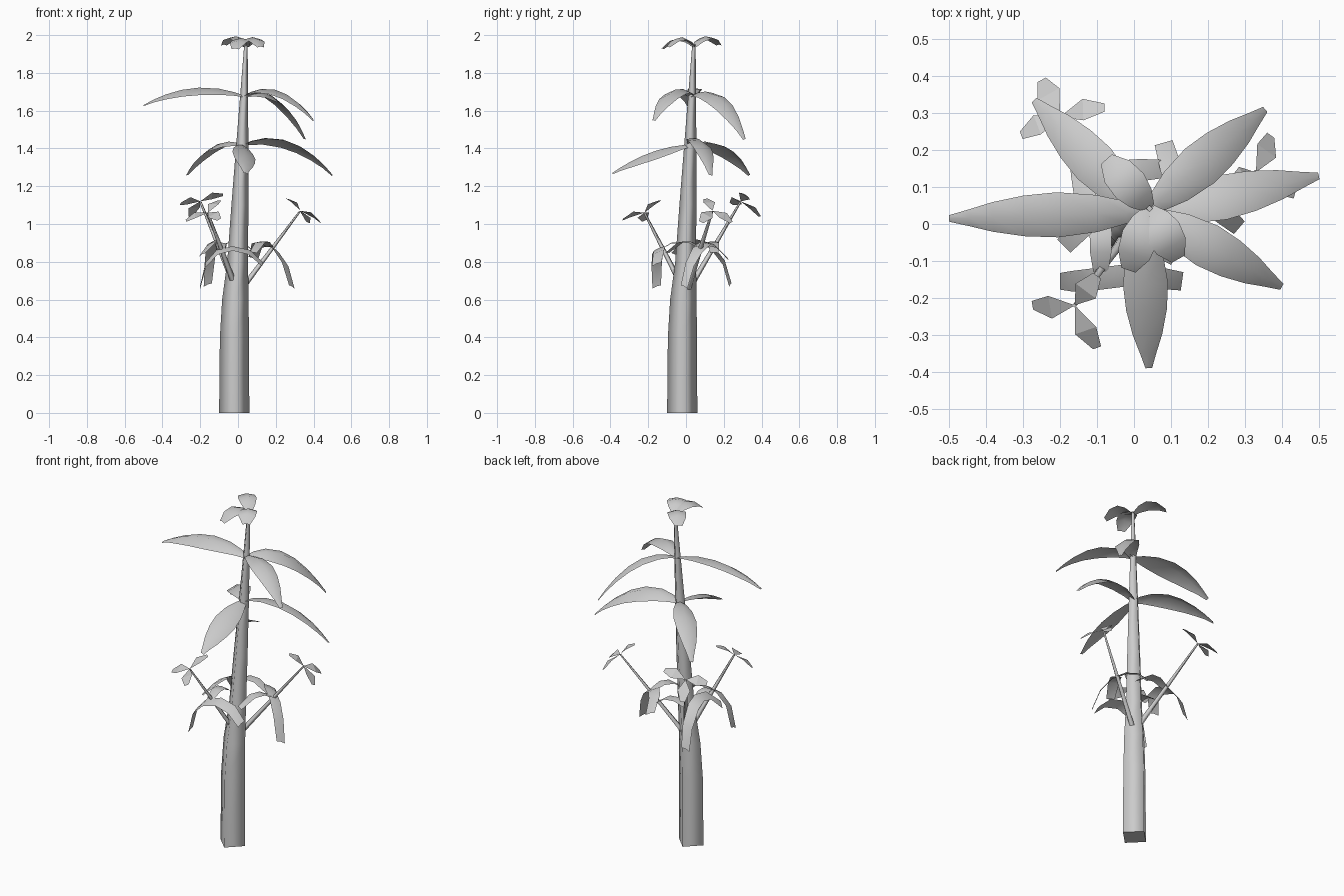
import bpy, bmesh, math
from mathutils import Vector

cube = bpy.data.objects.get("Cube")
if cube:
    bpy.data.objects.remove(cube, do_unlink=True)

GREY = (0.6, 0.6, 0.6, 1)
mat = bpy.data.materials.new("plain grey")
mat.use_nodes = True
mat.diffuse_color = GREY
mat.node_tree.nodes["Principled BSDF"].inputs["Base Color"].default_value = GREY


def finish(bm, name):
    mesh = bpy.data.meshes.new(name)
    bm.to_mesh(mesh)
    bm.free()
    mesh.materials.append(mat)
    obj = bpy.data.objects.new(name, mesh)
    bpy.context.collection.objects.link(obj)
    return obj


def tube(name, rings, sides):
    """Loft regular rings of (centre, radius); flat caps, smooth sides."""
    bm = bmesh.new()
    loops = []
    for c, r in rings:
        angles = [math.tau * i / sides for i in range(sides)]
        loops.append([bm.verts.new(Vector(c) + r * Vector((math.cos(a), math.sin(a), 0)))
                      for a in angles])
    for lo, hi in zip(loops, loops[1:]):
        for i in range(sides):
            j = (i + 1) % sides
            bm.faces.new((lo[i], lo[j], hi[j], hi[i])).smooth = True
    for cap in (bm.faces.new(loops[0][::-1]), bm.faces.new(loops[-1])):
        for e in cap.edges:
            e.smooth = False
    return finish(bm, name)


def ribbon(name, path, widths, droop, roll):
    """Three-vertex-wide strip; droop lowers both edges, roll tips the left one down."""
    bm = bmesh.new()
    rows = []
    for i, p in enumerate(path):
        d = path[min(i + 1, len(path) - 1)] - path[max(i - 1, 0)]
        half = widths[i] / 2
        side = Vector((-d.y, d.x, 0)).normalized() * half
        left = p + side - Vector((0, 0, (droop + roll) * half))
        right = p - side - Vector((0, 0, (droop - roll) * half))
        rows.append([bm.verts.new(v) for v in (left, p, right)])
    for a, b in zip(rows, rows[1:]):
        for i in range(2):
            bm.faces.new((a[i], a[i + 1], b[i + 1], b[i])).smooth = True
    return finish(bm, name)


def leaf(name, root, tip, rise, profile, droop, roll=0):
    """Arched leaf; profile lists (fraction along, width)."""
    root, tip = Vector(root), Vector(tip)
    path = [root.lerp(tip, t) + Vector((0, 0, 4 * rise * t * (1 - t))) for t, w in profile]
    ribbon(name, path, [w for t, w in profile], droop, roll)


# Trunk: square section, tapering and leaning towards a corner
trunk = [(0, -.02, .08), (.4, -.019, .077), (.6, -.014, .07), (.8, -.002, .055),
         (1.1, .01, .045), (1.4, .022, .033), (1.7, .033, .02), (1.95, .042, .009)]
tube("trunk", [((c, c, z), r) for z, c, r in trunk], 4)

# Long arched leaves in two tiers, each rolled a little to one side
LONG = [(0, .03), (.1, .06), (.25, .1), (.45, .122), (.62, .11), (.78, .08),
        (.9, .045), (1, .018)]
upper = [((-.5, .015, 1.63), .065, .25), ((.4, -.17, 1.55), .09, 0),
         ((.355, .31, 1.45), .105, -.25)]
lower = [((.5, .13, 1.26), .1, .3), ((-.27, .335, 1.26), .075, .2),
         ((.04, -.39, 1.27), .035, .35)]
for tier, z, c, tips in (("upper", 1.68, .033, upper), ("lower", 1.42, .024, lower)):
    for i, (tip, rise, roll) in enumerate(tips):
        leaf(f"{tier}_leaf_{i + 1}", (c, c, z), tip, rise, LONG, .4, roll)

# Short blunt leaves at the crown
SHORT = [(0, .03), (.2, .075), (.45, .1), (.75, .09), (1, .04)]
for i, tip in enumerate([(-.075, .175, 1.95), (-.015, -.125, 1.93), (.12, -.095, 1.94)]):
    leaf(f"crown_leaf_{i + 1}", (.043, .043, 1.94), tip, .05, SHORT, .25)

# Strap leaves: a long pair over each flower stem
straps = [
    [(-.2, -.155, .67), (-.17, -.155, .79), (-.11, -.15, .855), (-.03, -.14, .875),
     (.06, -.145, .855), (.13, -.155, .79)],
    [(.285, -.01, .67), (.25, .02, .79), (.2, .06, .865), (.14, .1, .9),
     (.1, .15, .89), (.08, .22, .82)],
    [(-.16, .235, .68), (-.15, .2, .8), (-.14, .13, .89), (-.13, .06, .91),
     (-.14, -.01, .9), (-.19, -.06, .84)],
]
for i, pts in enumerate(straps):
    ribbon(f"strap_leaf_{i + 1}", [Vector(p) for p in pts],
           [.045, .055, .06, .06, .06, .05], .15, -.4)

# A third strap from each stem, bending back past the trunk
STRAP = [(0, .04), (.3, .058), (.6, .06), (1, .045)]
inner = [((-.09, -.13, .87), (-.09, .05, .85)), ((.17, .07, .88), (.08, -.1, .85)),
         ((-.1, .14, .88), (.1, .15, .85))]
for i, (root, tip) in enumerate(inner):
    leaf(f"inner_strap_{i + 1}", root, tip, .045, STRAP, .15)

# Three-petalled flowers on thin stems, petals square to the stem
flowers = [
    ((-.16, -.22, 1.06), [(-.115, 0), (.06, -.115), (.06, .08)]),
    ((-.2, .29, 1.12), [(-.05, .1), (.12, .025), (-.105, -.05)]),
    ((.33, .14, 1.07), [(.04, .1), (.105, -.06), (-.07, -.035)]),
]
base = Vector((0, 0, .63))
for n, (centre, petals) in enumerate(flowers):
    centre = Vector(centre)
    axis = centre - base
    tube(f"flower_stem_{n + 1}", [(base, .019), (base.lerp(centre, .5), .013), (centre, .006)], 4)
    for i, (dx, dy) in enumerate(petals):
        reach = Vector((dx, dy, -(axis.x * dx + axis.y * dy) / axis.z))
        across = axis.cross(reach).normalized()
        lift = axis.normalized() * .012
        bm = bmesh.new()
        root, tip = bm.verts.new(centre), bm.verts.new(centre + reach)
        mid = bm.verts.new(centre + reach * .55 + lift)
        for s in (1, -1):
            wide = bm.verts.new(centre + reach * .55 + across * .034 * s + lift)
            end = bm.verts.new(centre + reach + across * .013 * s)
            for f in ((root, mid, wide), (mid, tip, end, wide)):
                bm.faces.new(f[::-s])
        finish(bm, f"flower_{n + 1}_petal_{i + 1}")
